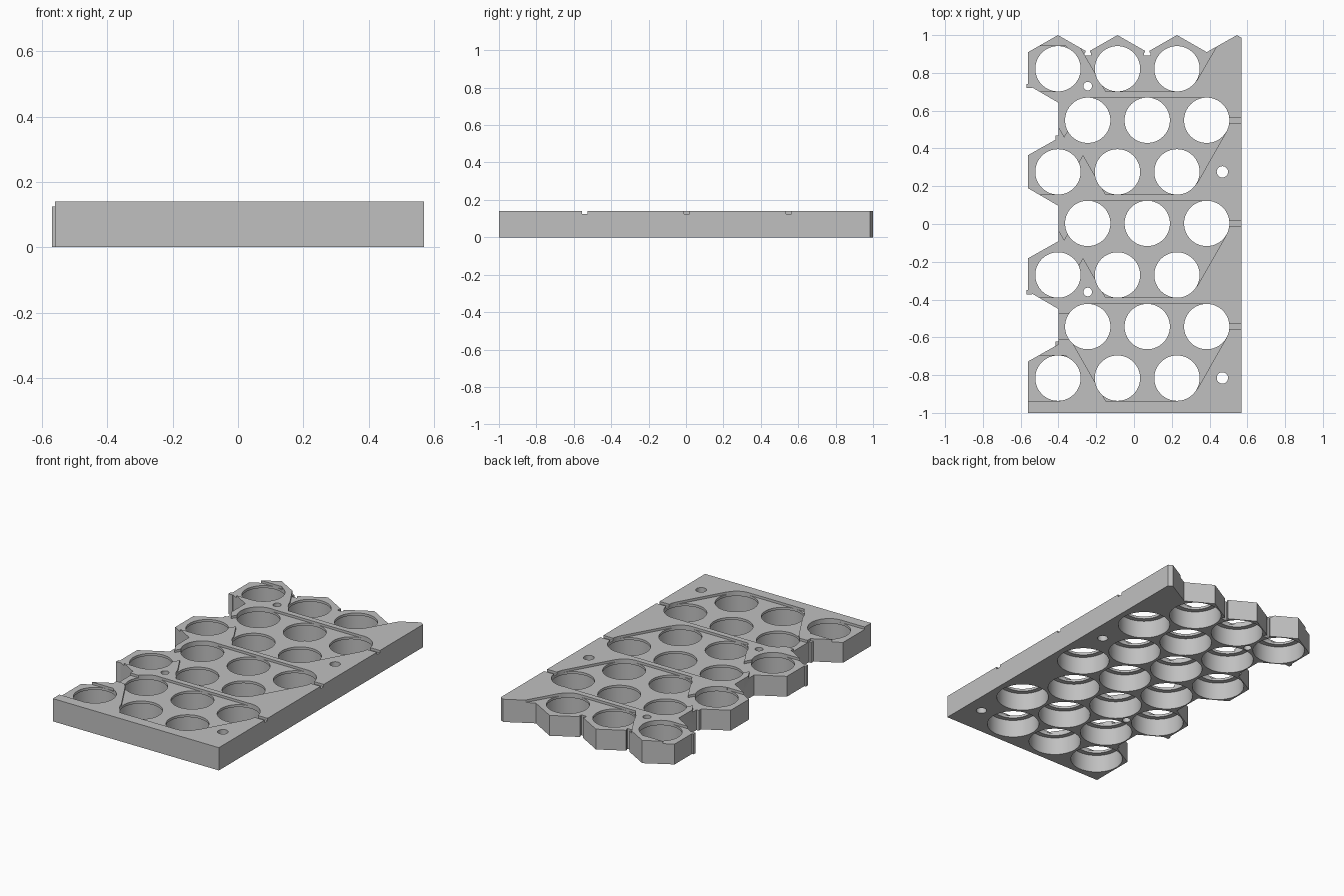
import bpy, bmesh, math
from mathutils import Matrix

cube = bpy.data.objects.get("Cube")
if cube:
    bpy.data.objects.remove(cube, do_unlink=True)

grey = bpy.data.materials.new("light grey")
grey.use_nodes = True
colour = (0.53, 0.53, 0.53, 1)
grey.diffuse_color = colour
grey.node_tree.nodes["Principled BSDF"].inputs["Base Color"].default_value = colour

TOP, FLOOR, SHELF = 0.14, 0.125, 0.11     # plate top, pocket floor, well ceiling
PITCH, RISE, R = 0.315, 0.273, 0.12       # hole spacing, row spacing, hole radius


def prism(bm, pts, z0, z1):
    low = [bm.verts.new((x, y, z0)) for x, y in pts]
    high = [bm.verts.new((x, y, z1)) for x, y in pts]
    bm.faces.new(low[::-1])
    bm.faces.new(high)
    for i in range(len(pts)):
        j = (i + 1) % len(pts)
        bm.faces.new((low[i], low[j], high[j], high[i]))


def cylinder(bm, x, y, r, z0, z1, sides=64):
    prism(bm, [(x + r * math.cos(math.tau * i / sides), y + r * math.sin(math.tau * i / sides))
               for i in range(sides)], z0, z1)


def box(bm, x0, x1, y0, y1, z0, z1):
    prism(bm, [(x0, y0), (x1, y0), (x1, y1), (x0, y1)], z0, z1)


def finish(name, bm):
    bmesh.ops.recalc_face_normals(bm, faces=bm.faces)
    mesh = bpy.data.meshes.new(name)
    bm.to_mesh(mesh)
    bm.free()
    mesh.materials.append(grey)
    ob = bpy.data.objects.new(name, mesh)
    bpy.context.collection.objects.link(ob)
    return ob


def cut(target, bm, name):
    """Subtract a cutter, taking the first solver that really adds faces."""
    cutter = finish(name, bm)
    cutter.hide_render = True
    mod = target.modifiers.new(name, 'BOOLEAN')
    mod.operation, mod.object = 'DIFFERENCE', cutter
    before = len(target.data.polygons)
    for solver in ('MANIFOLD', 'EXACT', 'FLOAT'):
        mod.solver = solver
        bpy.context.view_layer.update()
        graph = bpy.context.evaluated_depsgraph_get()
        result = bpy.data.meshes.new_from_object(target.evaluated_get(graph))
        if len(result.polygons) > before:
            break
    target.modifiers.remove(mod)
    if len(result.polygons) > before:
        target.data = result
    bpy.data.objects.remove(cutter, do_unlink=True)


# Plate outline: straight front and left edges, honeycomb back and right edges
outline = [(-0.56, -1), (0.57, -1), (0.57, 0.985), (0.545, 1)]
for x in (0.385, 0.07, -0.245):
    outline += [(x, 0.91), (x - PITCH / 2, 1)]
outline.append((-0.56, 0.91))
for k in range(3):
    y = 0.735 - 2 * RISE * k
    outline += [(-0.56, y), (-0.4, y - 0.093), (-0.4, y - 0.28), (-0.56, y - 0.37)]
bm = bmesh.new()
prism(bm, outline, 0, TOP)
plate = finish("honeycomb_plate", bm)

# Wide wells from below, narrower round openings through the top
centres = [(-0.4025 + PITCH * c + (PITCH / 2 if r % 2 else 0), 0.822 - RISE * r)
           for r in range(7) for c in range(3)]
for name, radius, z0, z1 in (("well", 0.149, -0.1, SHELF), ("opening", R, 0.05, 0.3)):
    bm = bmesh.new()
    for x, y in centres:
        cylinder(bm, x, y, radius, z0, z1)
    cut(plate, bm, name)


# Shallow strip pockets around each pair of rows
def right_side(yb, yt):
    return [(0.23, yb), (0.334, yb + 0.06), (0.489, yt - 0.18), (0.385, yt), (-0.24, yt)]


def lone_pocket(bm, yb):
    prism(bm, [(-0.7, yb), (-0.39, yb), (-0.3, yb + 0.155), (-0.36, yb + 0.24),
               (-0.7, yb + 0.24)], FLOOR, 0.3)


bm = bmesh.new()
for yb in (0.156, -0.39):
    yt = yb + 0.512
    prism(bm, [(-0.7, yb), (-0.39, yb), (-0.27, yb + 0.21), (-0.15, yb)]
          + right_side(yb, yt) + [(-0.37, yt - 0.21), (-0.42, yt - 0.123), (-0.7, yt - 0.123)],
          FLOOR, 0.3)
# front pair, with its slot to the right edge
yb, yt = -0.936, -0.424
prism(bm, [(-0.15, yb)] + right_side(yb, yt)
      + [(-0.28, -0.475), (-0.7, -0.475), (-0.7, -0.608), (-0.338, -0.608)], FLOOR, 0.3)
lone_pocket(bm, yb)
# back row
yb = 0.702
prism(bm, [(-0.15, yb), (0.23, yb), (0.334, yb + 0.06), (0.53, 1.1), (-0.38, 1.1)], FLOOR, 0.3)
lone_pocket(bm, yb)
cut(plate, bm, "pocket")

# Wire slots to the left edge
bm = bmesh.new()
for y in (0.55, 0.004, -0.542):
    box(bm, 0.45, 0.7, y - 0.015, y + 0.015, FLOOR, 0.3)
cut(plate, bm, "wire_slot")

# Screw holes and T-shaped joint notches in the back edge
bm = bmesh.new()
for x, y, r in ((0.468, 0.276, 0.03), (0.468, -0.815, 0.03),
                (-0.245, 0.73, 0.023), (-0.245, -0.36, 0.023)):
    cylinder(bm, x, y, r, -0.1, 0.3, 32)
for x in (-0.245, 0.07):
    prism(bm, [(x - 0.018, 0.892), (x + 0.018, 0.892), (x + 0.018, 0.908), (x + 0.011, 0.908),
               (x + 0.011, 0.96), (x - 0.011, 0.96), (x - 0.011, 0.908), (x - 0.018, 0.908)],
          -0.1, 0.3)
cut(plate, bm, "screw_hole")

bpy.ops.object.select_all(action='DESELECT')
plate.select_set(True)
bpy.context.view_layer.objects.active = plate
bpy.ops.object.shade_smooth_by_angle(angle=math.radians(30))

# Joint tabs on the right edge
bm = bmesh.new()
for y in (0.73, -0.362):
    box(bm, -0.57, -0.54, y - 0.01, y + 0.012, 0, FLOOR)
for y in (0.455, -0.637):
    box(bm, -0.416, -0.39, y - 0.012, y + 0.014, 0, FLOOR)
finish("joint_tabs", bm)
